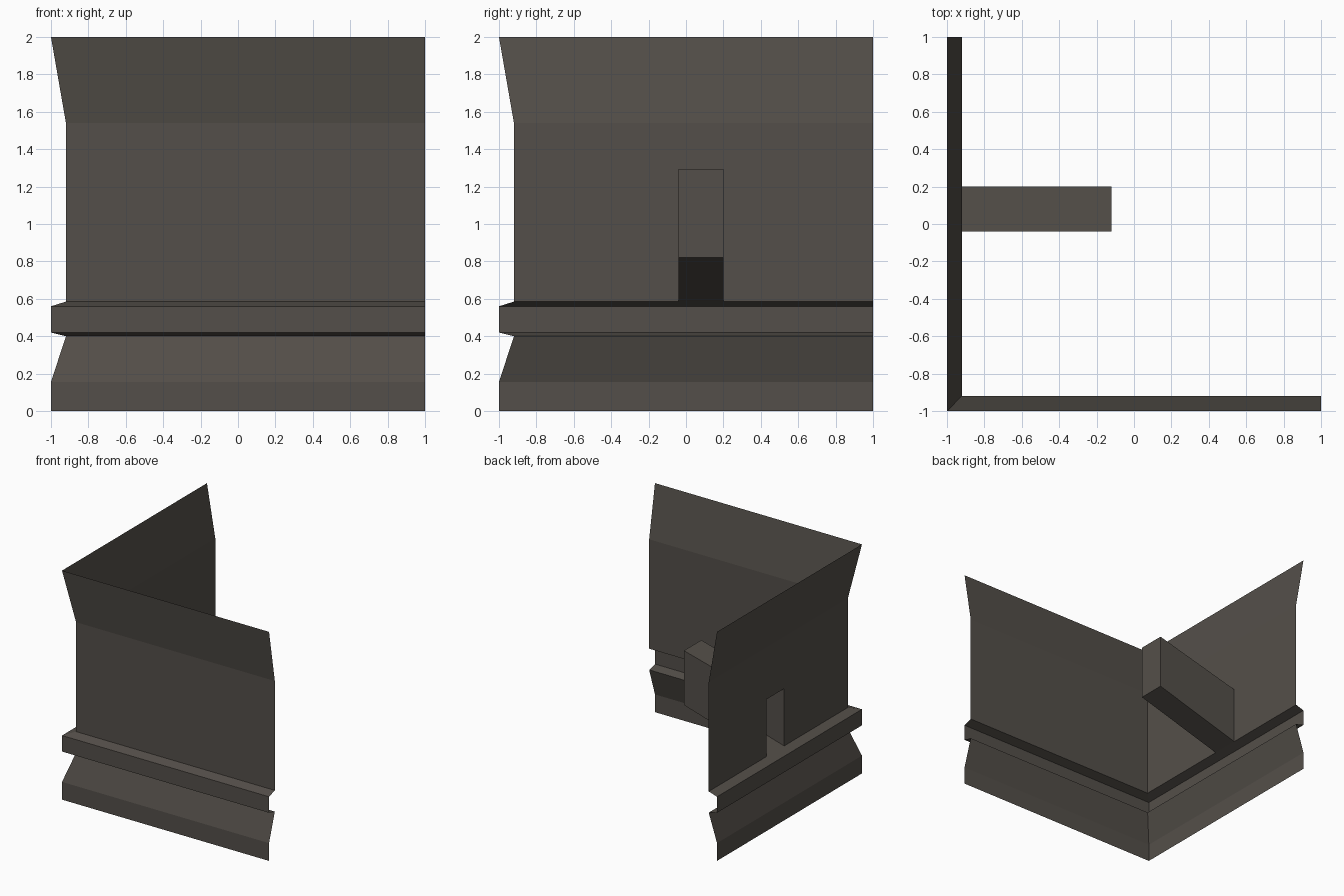
import bpy, bmesh

if "Cube" in bpy.data.objects:
    bpy.data.objects.remove(bpy.data.objects["Cube"], do_unlink=True)

stone = bpy.data.materials.new("dark warm grey")
stone.use_nodes = True
COLOUR = (0.088, 0.078, 0.067, 1)
stone.diffuse_color = COLOUR
stone.node_tree.nodes["Principled BSDF"].inputs["Base Color"].default_value = COLOUR

INSET = 0.08                  # depth of the recessed wall faces
Y0, Y1 = -0.04, 0.20          # sides of the chute
SILL, LINTEL = 0.585, 1.085   # bottom and top of the wall opening


def make_object(name, bm):
    mesh = bpy.data.meshes.new(name)
    bm.to_mesh(mesh)
    bm.free()
    mesh.materials.append(stone)
    obj = bpy.data.objects.new(name, mesh)
    bpy.context.collection.objects.link(obj)
    return obj


# Moulded wall section: (inset from the outer plane, height)
profile = [(0, 0), (0, 0.155), (INSET, 0.40), (0, 0.42), (0, 0.56),
           (INSET, SILL), (INSET, LINTEL), (INSET, 1.54), (0, 2)]


# Plan positions for one profile point, round the mitred corner
def plan(d):
    return [(d - 1, 1), (d - 1, Y1), (d - 1, Y0), (d - 1, d - 1), (1, d - 1)]


# Corner wall, swept as an open sheet with one opening
bm = bmesh.new()
rows = [[bm.verts.new((x, y, z)) for x, y in plan(d)] for d, z in profile]
for i, (low, high) in enumerate(zip(rows, rows[1:])):
    for j in range(len(low) - 1):
        is_opening = j == 1 and profile[i][1] == SILL
        if not is_opening:
            bm.faces.new((low[j], low[j + 1], high[j + 1], high[j]))
make_object("corner_wall", bm)

# Hollow sloping chute, open at the wall and closed at its far end
bm = bmesh.new()
near, far = [
    [bm.verts.new((x, y, z)) for y, z in
     ((Y0, low), (Y1, low), (Y1, high), (Y0, high))]
    for x, low, high in ((INSET - 1, SILL, LINTEL), (-0.12, 0.82, 1.295))]
bm.faces.new(far)
for k in range(4):
    n = (k + 1) % 4
    bm.faces.new((near[k], near[n], far[n], far[k]))
make_object("sloping_chute", bm)
